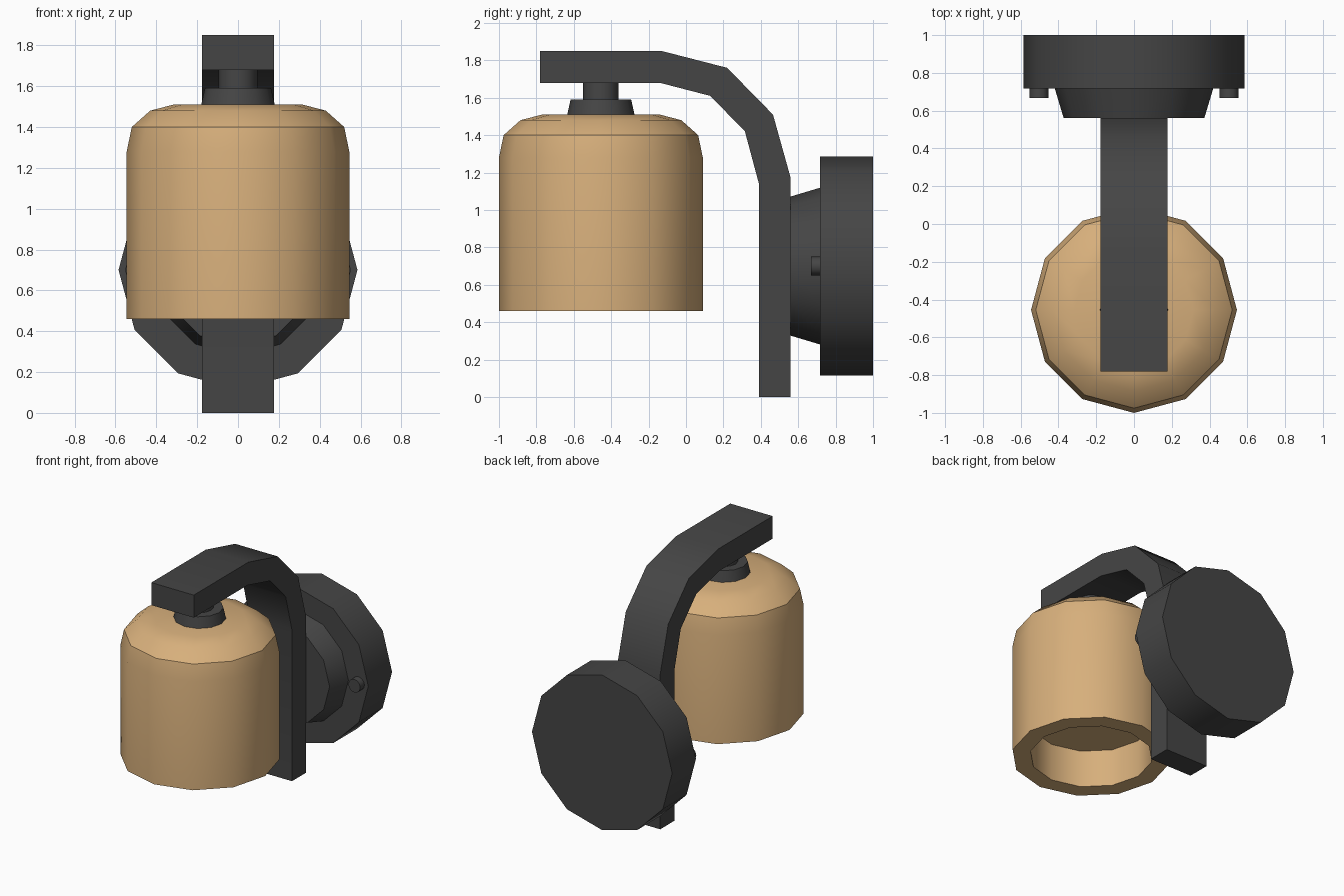
import bpy, bmesh, math
from mathutils import Matrix

if "Cube" in bpy.data.objects:
    bpy.data.objects.remove(bpy.data.objects["Cube"])


def material(name, rgb):
    m = bpy.data.materials.new(name)
    m.diffuse_color = (*rgb, 1)
    m.use_nodes = True
    m.node_tree.nodes["Principled BSDF"].inputs["Base Color"].default_value = m.diffuse_color
    return m


TAN = material("warm tan", (0.68, 0.43, 0.20))
METAL = material("dark grey metal", (0.06, 0.06, 0.06))


def finish(name, bm, mat):
    bmesh.ops.recalc_face_normals(bm, faces=bm.faces)
    mesh = bpy.data.meshes.new(name)
    bm.to_mesh(mesh)
    bm.free()
    mesh.materials.append(mat)
    ob = bpy.data.objects.new(name, mesh)
    bpy.context.collection.objects.link(ob)
    bpy.ops.object.select_all(action='DESELECT')
    ob.select_set(True)
    bpy.context.view_layer.objects.active = ob
    bpy.ops.object.shade_smooth_by_angle(angle=math.radians(35))
    return ob


def turned(name, profile, place, mat, sides=12):
    """Turn an open (radius, height) profile around z, cap both ends, then place it."""
    bm = bmesh.new()
    rings = []
    for r, h in profile:
        angles = [2 * math.pi * i / sides for i in range(sides)]
        rings.append([bm.verts.new((r * math.cos(a), r * math.sin(a), h)) for a in angles])
    for a, b in zip(rings, rings[1:]):
        for i in range(sides):
            j = (i + 1) % sides
            bm.faces.new((a[i], a[j], b[j], b[i]))
    bm.faces.new(rings[0])
    bm.faces.new(rings[-1])
    bm.transform(place)
    return finish(name, bm, mat)


# Hanging shade: recessed ceiling, inner wall, rim, outer wall, rounded shoulder
hang = Matrix.Translation((0, -0.455, 0))
turned("lamp_shade", [(0.42, 0.74), (0.42, 0.46), (0.545, 0.46), (0.545, 1.28),
                      (0.52, 1.40), (0.43, 1.48), (0.315, 1.51)], hang, TAN)

# Collar and stem joining the shade to the arm
turned("shade_collar", [(0.182, 1.50), (0.162, 1.59)], hang, METAL)
turned("shade_stem", [(0.095, 1.58), (0.095, 1.69)], hang, METAL)

# Bent arm: side profile (y, z) extruded across x
side = [(-0.78, 1.85), (-0.13, 1.85), (0.22, 1.76), (0.465, 1.51), (0.56, 1.17), (0.56, 0),
        (0.39, 0), (0.39, 1.14), (0.315, 1.42), (0.13, 1.61), (-0.14, 1.68), (-0.78, 1.68)]
bm = bmesh.new()
face = bm.faces.new([bm.verts.new((-0.177, y, z)) for y, z in side])
ext = bmesh.ops.extrude_face_region(bm, geom=[face])
bmesh.ops.translate(bm, vec=(0.354, 0, 0),
                    verts=[v for v in ext["geom"] if isinstance(v, bmesh.types.BMVert)])
finish("bent_arm", bm, METAL)


# Wall mount: parts turned around the y axis (profile height becomes y)
def wall(x):
    return Matrix.Translation((x, 0, 0.70)) @ Matrix.Rotation(-math.pi / 2, 4, 'X')


turned("wall_plate", [(0.585, 0.717), (0.585, 1.0)], wall(0), METAL)
turned("mount_cone", [(0.372, 0.56), (0.42, 0.72)], wall(0), METAL)
for label, x in (("left", -0.503), ("right", 0.503)):
    turned(label + "_screw", [(0.05, 0.667), (0.05, 0.73)], wall(x), METAL)
